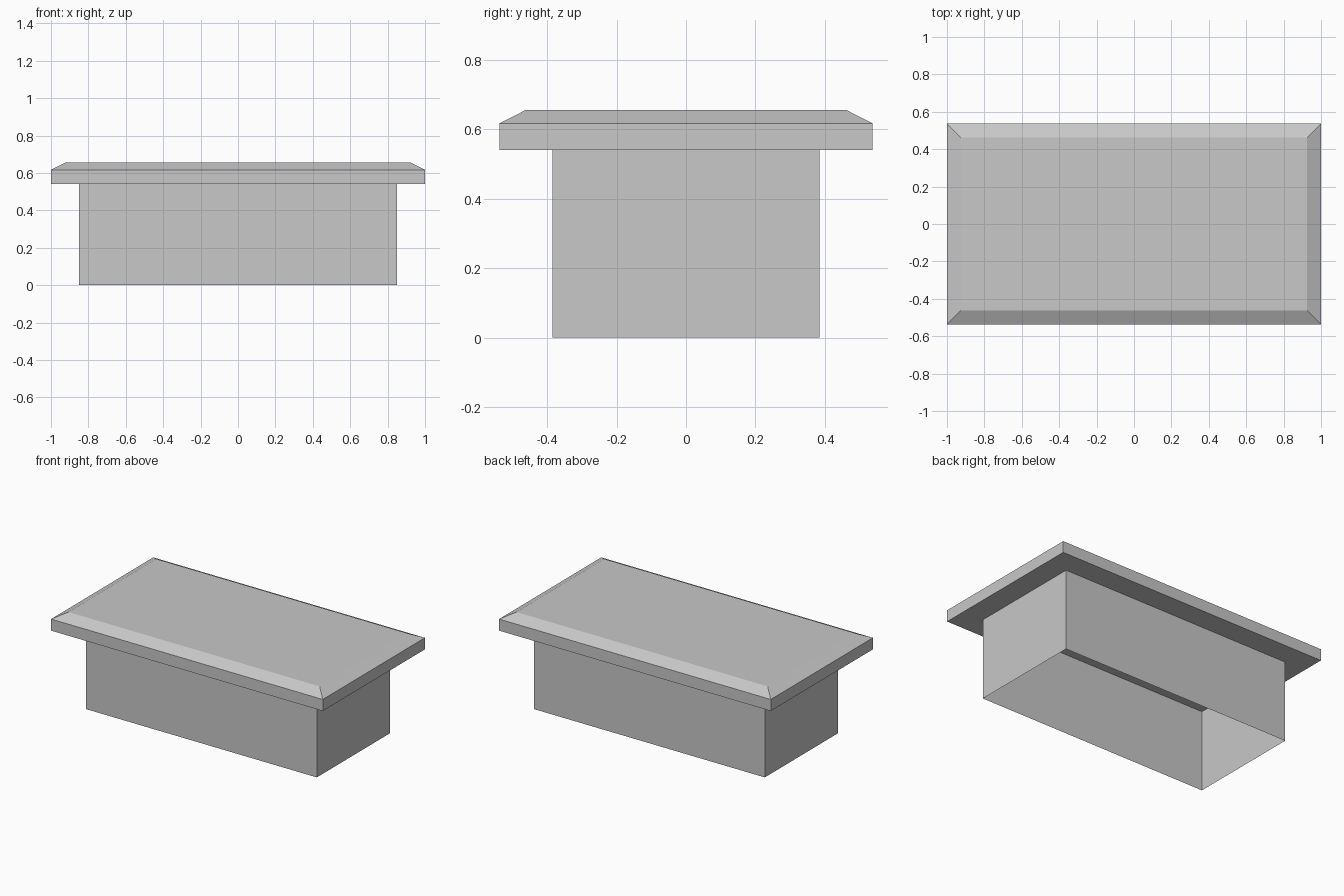
import bpy
import bmesh

# Remove the default cube
cube = bpy.data.objects.get("Cube")
if cube:
    bpy.data.objects.remove(cube, do_unlink=True)

# Single flat colour
GREY = (0.58, 0.58, 0.58, 1.0)
grey = bpy.data.materials.new("light grey")
grey.use_nodes = True
grey.diffuse_color = GREY
grey.node_tree.nodes["Principled BSDF"].inputs["Base Color"].default_value = GREY


def stacked_rectangles(name, levels, cap_bottom, cap_top):
    """Join rectangles given as (half width, half depth, height) into one shell."""
    bm = bmesh.new()
    loops = []
    for hx, hy, z in levels:
        corners = [(-hx, -hy), (hx, -hy), (hx, hy), (-hx, hy)]
        loops.append([bm.verts.new((x, y, z)) for x, y in corners])
    for low, high in zip(loops, loops[1:]):
        for i in range(4):
            j = (i + 1) % 4
            bm.faces.new((low[i], low[j], high[j], high[i]))
    if cap_bottom:
        bm.faces.new(loops[0][::-1])
    if cap_top:
        bm.faces.new(loops[-1])
    mesh = bpy.data.meshes.new(name)
    bm.to_mesh(mesh)
    bm.free()
    mesh.materials.append(grey)
    obj = bpy.data.objects.new(name, mesh)
    bpy.context.collection.objects.link(obj)
    return obj


BASE_TOP = 0.54
LID_X, LID_Y = 1.0, 0.537
BEVEL = 0.075

# Thin-walled base, open underneath and closed above by the lid
stacked_rectangles("base_walls", [(0.85, 0.385, 0), (0.85, 0.385, BASE_TOP)], False, False)

# Overhanging lid slab with a sloped upper edge
stacked_rectangles("lid", [(LID_X, LID_Y, BASE_TOP),
                           (LID_X, LID_Y, 0.617),
                           (LID_X - BEVEL, LID_Y - BEVEL, 0.655)], True, True)
